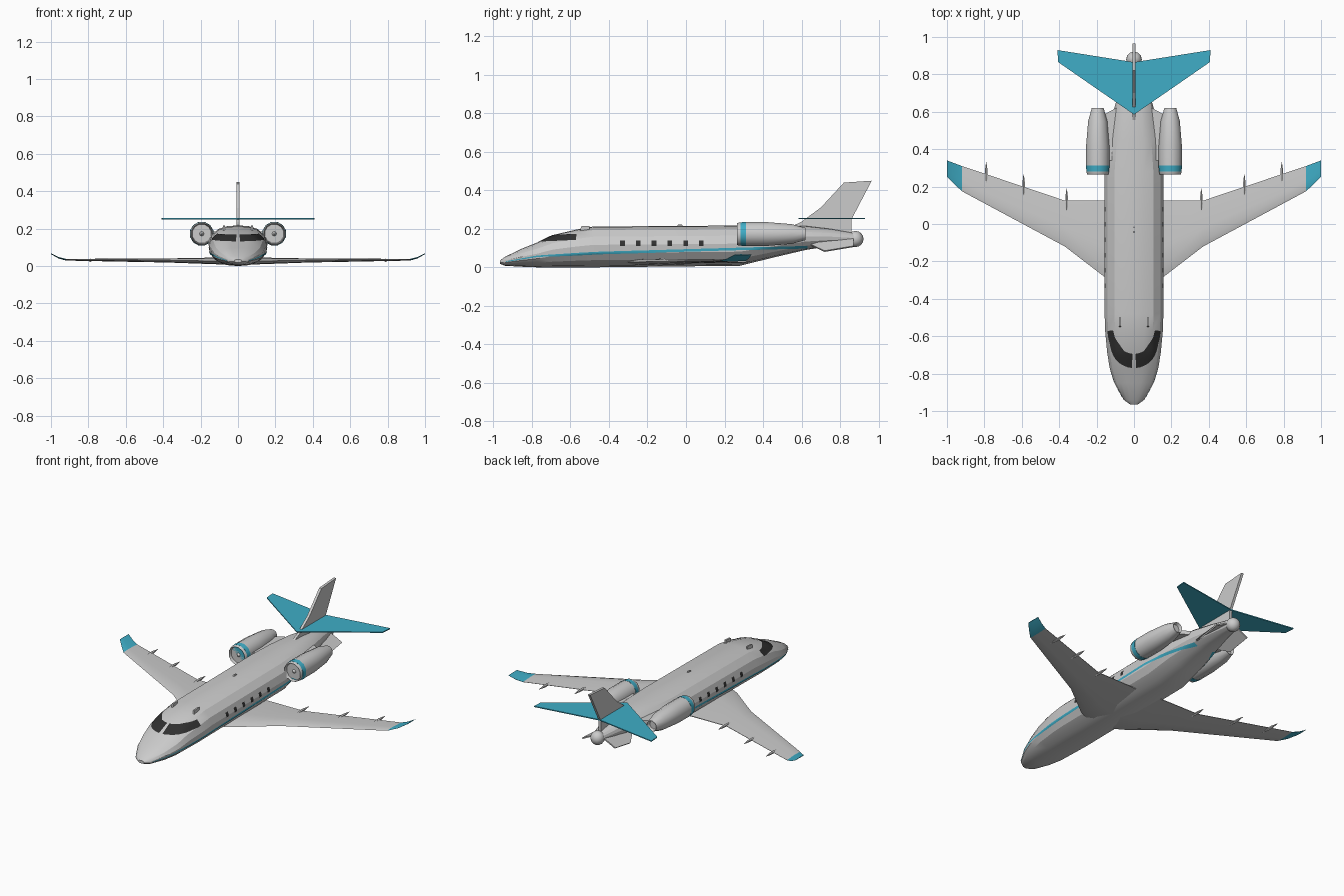
import bpy, bmesh, math
from mathutils import Vector
from mathutils.bvhtree import BVHTree

if "Cube" in bpy.data.objects:
    bpy.data.objects.remove(bpy.data.objects["Cube"])


def material(name, rgb):
    m = bpy.data.materials.new(name)
    m.diffuse_color = (*rgb, 1)
    m.use_nodes = True
    m.node_tree.nodes["Principled BSDF"].inputs["Base Color"].default_value = m.diffuse_color
    return m


TEAL = material("teal", (0.05, 0.42, 0.57))
DARK = material("dark_glass", (0.03, 0.03, 0.03))


def finish(name, bm, mat=None, mirror=False, smooth=25):
    me = bpy.data.meshes.new(name)
    bm.to_mesh(me)
    bm.free()
    ob = bpy.data.objects.new(name, me)
    bpy.context.collection.objects.link(ob)
    if mat:
        me.materials.append(mat)
    if mirror:
        ob.modifiers.new("mirror", 'MIRROR')
    bpy.ops.object.select_all(action='DESELECT')
    ob.select_set(True)
    bpy.context.view_layer.objects.active = ob
    if smooth:
        bpy.ops.object.shade_smooth_by_angle(angle=math.radians(smooth))
    return ob


def loft(name, rings, mat=None, mirror=False, caps=True, smooth=25):
    """Skin a row of closed rings that all have the same number of points."""
    bm = bmesh.new()
    vs = [[bm.verts.new(p) for p in r] for r in rings]
    n = len(rings[0])
    for a, b in zip(vs, vs[1:]):
        for i in range(n):
            bm.faces.new((a[i], a[(i + 1) % n], b[(i + 1) % n], b[i]))
    if caps:
        bm.faces.new(vs[0])
        bm.faces.new(vs[-1])
    bmesh.ops.recalc_face_normals(bm, faces=bm.faces)
    return finish(name, bm, mat, mirror, smooth)


def plate(name, outline, offset, mat=None, mirror=False):
    """Flat slab: an outline thickened both ways along an offset vector."""
    o = Vector(offset)
    return loft(name, [[Vector(p) - o for p in outline], [Vector(p) + o for p in outline]],
                mat, mirror, smooth=0)


def lathe(name, profile, cx, cz, mat=None, mirror=True, seg=12):
    """Revolve (y, radius) points round a line parallel to y."""
    rings = [[(cx + r * math.cos(t), y, cz + r * math.sin(t))
              for t in (2 * math.pi * (i + .5) / seg for i in range(seg))] for y, r in profile]
    return loft(name, rings, mat, mirror, smooth=32)


# Fuselage: stations (y, bottom z, top z, half width)
stations = [(-.965, .018, .036, .02), (-.94, .008, .055, .055), (-.85, .003, .098, .105),
            (-.77, 0, .13, .13), (-.69, 0, .168, .143), (-.565, 0, .197, .155),
            (-.48, 0, .212, .157), (.28, .008, .217, .157), (.45, .05, .217, .14),
            (.62, .09, .215, .105), (.75, .11, .2, .07), (.89, .122, .175, .035)]
half = [(0, 1), (.35, .97), (.66, .83), (.9, .5), (1, .1), (.97, -.3), (.8, -.65), (.45, -.92), (0, -1)]
section = half + [(-u, v) for u, v in half[-2:0:-1]]
body = loft("fuselage", [[(u * w, y, (b + t) / 2 + v * (t - b) / 2) for u, v in section]
                         for y, b, t, w in stations])
bm = bmesh.new()
bm.from_mesh(body.data)
tree = BVHTree.FromBMesh(bm)
bm.free()


def decal(name, ray, nu, nv, mat, lift=.002):
    """Grid patch projected onto the fuselage; ray(u, v) gives origin and direction."""
    bm = bmesh.new()
    grid = []
    for i in range(nu + 1):
        row = []
        for j in range(nv + 1):
            o, d = ray(i / nu, j / nv)
            hit = tree.ray_cast(Vector(o), Vector(d))
            if hit[0] is None:
                hit = tree.find_nearest(Vector(o) + Vector(d) * .9)
            row.append(bm.verts.new(hit[0] + hit[1] * lift))
        grid.append(row)
    for i in range(nu):
        for j in range(nv):
            bm.faces.new((grid[i][j], grid[i + 1][j], grid[i + 1][j + 1], grid[i][j + 1]))
    bm.normal_update()
    if sum(f.normal.x for f in bm.faces) < 0:
        bmesh.ops.reverse_faces(bm, faces=bm.faces)
    return finish(name, bm, mat, True)


# Windscreen, wrapped round the nose from near the centre line
def windscreen_ray(u, v):
    t = math.radians(3 + 78 * u)
    low, high = .13 + .012 * u, .166 + .006 * u
    d = Vector((math.sin(t), -math.cos(t), 0))
    return Vector((0, -.55, low + (high - low) * v)) + d, -d


decal("windscreen", windscreen_ray, 12, 4, DARK)

# Cabin windows
for k in range(6):
    y0 = -.33 + .082 * k
    decal(f"cabin_window_{k + 1}",
          lambda u, v: ((1, y0 + .024 * (u - .5), .124 + .028 * (v - .5)), (-1, 0, 0)), 2, 3, DARK)

# Side stripe
path = [(-.935, .03), (-.77, .058), (-.45, .075), (.63, .106)]


def stripe_ray(u, v):
    y = path[0][0] + u * (path[-1][0] - path[0][0])
    for (a, za), (b, zb) in zip(path, path[1:]):
        if y <= b + 1e-6:
            z = za + (zb - za) * (y - a) / (b - a)
            break
    return (1, y, z + .013 * min(1, .3 + 3 * u) * (v - .5)), (-1, 0, 0)


decal("side_stripe", stripe_ray, 50, 2, TEAL)


# Wings: stations (x, leading y, trailing y, middle z, thickness)
def aerofoil(x, le, te, z, t):
    shape = [(0, 0), (.12, .4), (.4, .5), (1, .06), (1, -.06), (.4, -.5), (.12, -.4)]
    return [(x, le + (te - le) * c, z + t * h) for c, h in shape]


tip = (.92, .175, .31, .034, .009)
loft("wing", [aerofoil(*s) for s in [(0, -.36, .125, .024, .036), (.155, -.285, .125, .028, .034),
                                     (.37, -.12, .125, .03, .022), tip]], mirror=True)
loft("winglet", [aerofoil(*s) for s in [tip, (.96, .213, .325, .045, .008),
                                        (1, .252, .34, .066, .004)]], TEAL, True)

# Flap track fairings on the trailing edge
for k, (x, y) in enumerate([(.36, .125), (.59, .2), (.79, .267)]):
    lathe(f"flap_fairing_{k + 1}", [(y - .07, .002), (y - .02, .009), (y + .02, .008), (y + .065, .001)],
          x, .031, seg=6)

# Engines: lip, coloured ring, cowl, fan and spinner
EX, EZ = .194, .173
lathe("engine_lip", [(.32, .05), (.28, .052), (.264, .057), (.268, .06), (.282, .062)], EX, EZ)
lathe("engine_ring", [(.282, .0625), (.312, .065)], EX, EZ, TEAL)
lathe("engine_cowl", [(.312, .064), (.42, .064), (.55, .053), (.62, .033), (.6, .026)], EX, EZ)
lathe("engine_fan", [(.305, .051), (.31, .051)], EX, EZ, DARK)
lathe("engine_spinner", [(.27, .003), (.285, .014), (.306, .02)], EX, EZ)
plate("engine_pylon", [(.08, .34, .172), (.17, .34, .172), (.17, .58, .172), (.06, .64, .172)],
      (0, 0, .012), mirror=True)

# Tail fin, tailplane, ventral strakes and tail cone
plate("tail_fin", [(0, .54, .208), (0, .6, .237), (0, .7, .31), (0, .82, .44), (0, .965, .45),
                   (0, .86, .25), (0, .86, .165), (0, .6, .18)], (.008, 0, 0))
plate("tailplane", [(0, .585, .253), (.405, .865, .253), (.41, .93, .253), (0, .865, .253),
                    (-.41, .93, .253), (-.405, .865, .253)], (0, 0, .003), TEAL)
plate("ventral_strake", [(.06, .61, .135), (.115, .72, .083), (.115, .87, .108), (.03, .87, .15)],
      (.003, 0, .003), mirror=True)
bm = bmesh.new()
bmesh.ops.create_uvsphere(bm, u_segments=12, v_segments=8, radius=.042)
bmesh.ops.translate(bm, verts=bm.verts, vec=(0, .88, .147))
finish("tail_cone_ball", bm, smooth=50)

# Roof aerials
plate("roof_aerial", [(.075, -.55, .19), (.075, -.545, .213), (.075, -.5, .216), (.075, -.5, .19)],
      (.005, 0, 0), mirror=True)
plate("centre_aerial", [(0, -.05, .21), (0, -.04, .222), (0, -.02, .222), (0, -.015, .21)], (.004, 0, 0))
